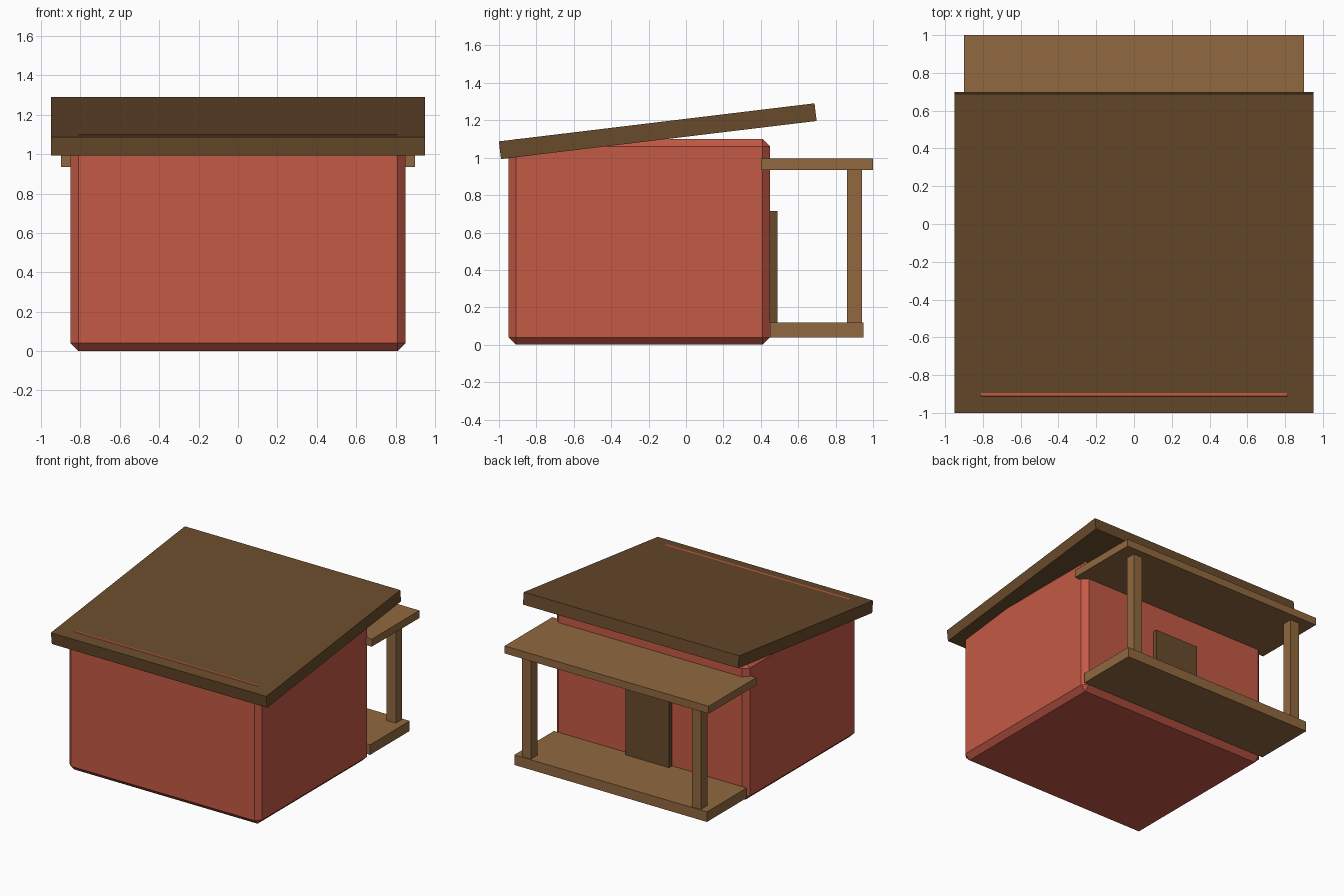
import bpy
import math
from mathutils import Matrix

if "Cube" in bpy.data.objects:
    bpy.data.objects.remove(bpy.data.objects["Cube"])


def material(name, rgb):
    m = bpy.data.materials.new(name)
    m.diffuse_color = (*rgb, 1.0)
    m.use_nodes = True
    m.node_tree.nodes["Principled BSDF"].inputs["Base Color"].default_value = m.diffuse_color
    return m


RED = material("red_wall", (0.55, 0.10, 0.06))
DARK = material("dark_brown", (0.14, 0.07, 0.025))
WOOD = material("light_wood", (0.28, 0.14, 0.05))


def box(name, lo, hi, mat):
    """Box spanning the two opposite corners lo and hi."""
    size = [b - a for a, b in zip(lo, hi)]
    bpy.ops.mesh.primitive_cube_add(
        size=1, location=[(a + b) / 2 for a, b in zip(lo, hi)])
    ob = bpy.context.object
    ob.name = name
    ob.data.transform(Matrix.Diagonal((*size, 1)))
    ob.data.materials.append(mat)
    return ob


# Hut body with chamfered edges
walls = box("walls", (-0.85, -0.95, 0), (0.85, 0.45, 1.10), RED)
bevel = walls.modifiers.new("chamfer", 'BEVEL')
bevel.width = 0.04
bevel.segments = 1

# Slanted main roof, rising towards the back
roof = box("main_roof", (-0.95, -0.85, -0.0475), (0.95, 0.85, 0.0475), DARK)
roof.location = (0, -0.151, 1.1418)
roof.rotation_euler.x = 0.12

# Door on the porch side
box("door", (-0.192, 0.41, 0.115), (0.192, 0.488, 0.715), DARK)

# Porch: floor, canopy and two posts
box("porch_floor", (-0.85, 0.45, 0.04), (0.85, 0.95, 0.12), WOOD)
box("porch_canopy", (-0.90, 0.40, 0.935), (0.90, 1.0, 0.995), WOOD)
for side, x in (("left", -0.75), ("right", 0.75)):
    box("porch_post_" + side, (x - 0.04, 0.86, 0.12), (x + 0.04, 0.94, 0.935), WOOD)
